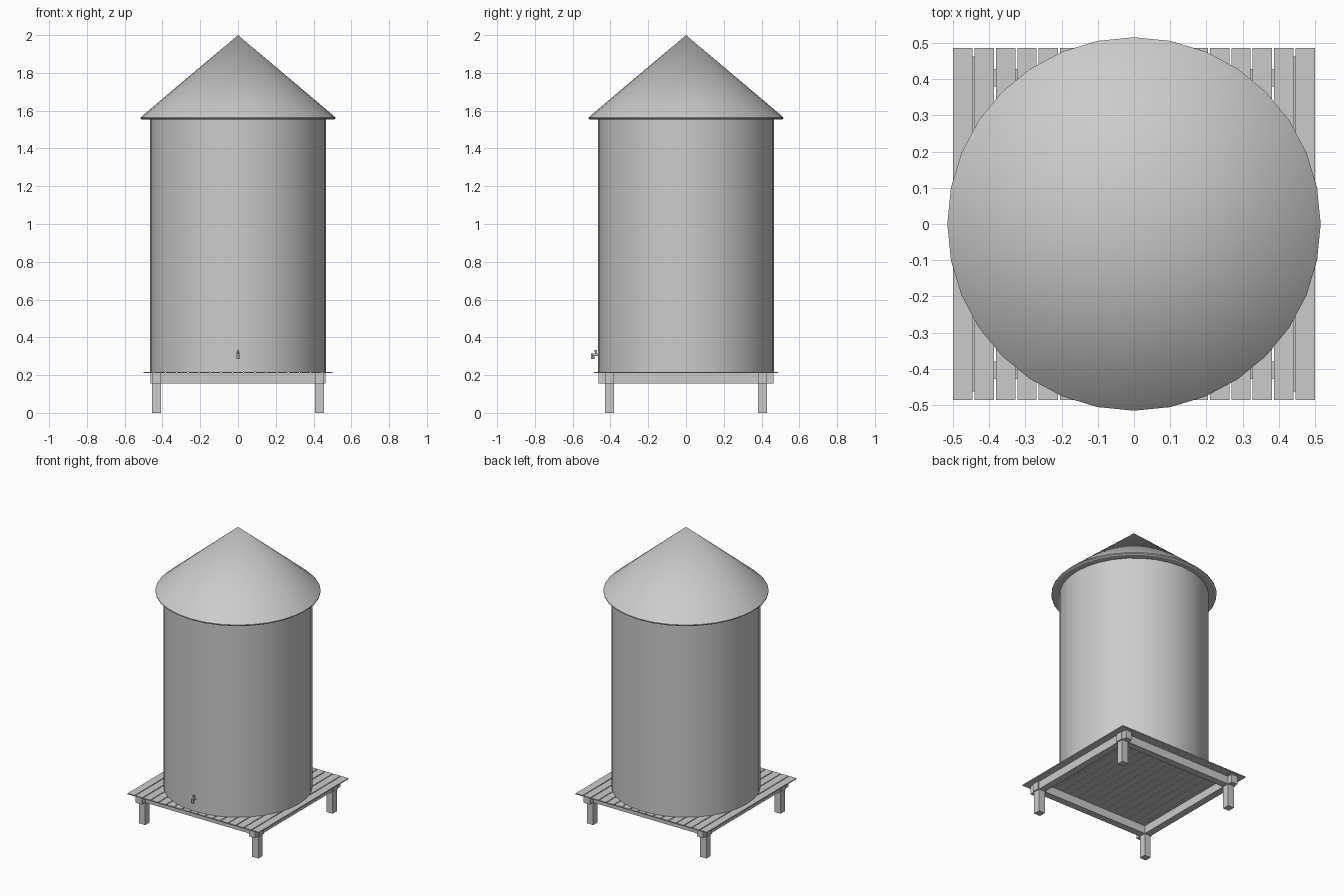
import bpy, bmesh, math
from mathutils import Vector

if "Cube" in bpy.data.objects:
    bpy.data.objects.remove(bpy.data.objects["Cube"])


def link(name, bm, smooth=False):
    bmesh.ops.recalc_face_normals(bm, faces=bm.faces[:])
    me = bpy.data.meshes.new(name)
    bm.to_mesh(me)
    bm.free()
    ob = bpy.data.objects.new(name, me)
    bpy.context.collection.objects.link(ob)
    if smooth:
        bpy.ops.object.select_all(action='DESELECT')
        ob.select_set(True)
        bpy.context.view_layer.objects.active = ob
        bpy.ops.object.shade_smooth_by_angle(angle=math.radians(30))
    return ob


def box(name, lo, hi):
    bm = bmesh.new()
    bmesh.ops.create_cube(bm, size=1)
    lo, hi = Vector(lo), Vector(hi)
    for v in bm.verts:
        v.co = (lo + hi) / 2 + v.co * (hi - lo)
    return link(name, bm)


def lathe(name, profile, sides=32):
    # profile of (radius, z) points turned about the z axis
    bm = bmesh.new()
    vs = [bm.verts.new((r, 0, z)) for r, z in profile]
    es = [bm.edges.new(p) for p in zip(vs, vs[1:])]
    bmesh.ops.spin(bm, geom=vs + es, cent=(0, 0, 0), axis=(0, 0, 1),
                   angle=2 * math.pi, steps=sides)
    bmesh.ops.remove_doubles(bm, verts=bm.verts[:], dist=1e-4)
    return link(name, bm, True)


def rod(name, a, b, r, sides=12):
    a, b = Vector(a), Vector(b)
    bm = bmesh.new()
    bmesh.ops.create_cone(bm, cap_ends=True, segments=sides, radius1=r,
                          radius2=r, depth=(b - a).length)
    q = Vector((0, 0, 1)).rotation_difference(b - a)
    for v in bm.verts:
        v.co = (a + b) / 2 + q @ v.co
    return link(name, bm, True)


# Tank wall and conical roof with a small lip
lathe("tank_wall", [(0, 0.217), (0.466, 0.217), (0.466, 1.556), (0, 1.556)])
lathe("roof", [(0, 2.0), (0.509, 1.571), (0.516, 1.564), (0.516, 1.558),
               (0.507, 1.552), (0, 1.552)])

# Deck planks running front to back
count, width = 17, 0.0535
for i in range(count):
    x = -0.5 + i * (1.0 - width) / (count - 1)
    box(f"deck_plank_{i + 1}", (x, -0.487, 0.21), (x + width, 0.487, 0.217))

# Crossing frame beams
for s, side in ((-1, "left"), (1, "right")):
    box(f"{side}_beam", (s * 0.431 - 0.024, -0.463, 0.155),
        (s * 0.431 + 0.024, 0.463, 0.21))
for s, side in ((-1, "front"), (1, "back")):
    box(f"{side}_beam", (-0.463, s * 0.404 - 0.024, 0.155),
        (0.463, s * 0.404 + 0.024, 0.21))

# Four legs
for sx, a in ((-1, "left"), (1, "right")):
    for sy, b in ((-1, "front"), (1, "back")):
        x, y = sx * 0.431, sy * 0.404
        box(f"{b}_{a}_leg", (x - 0.0235, y - 0.0235, 0),
            (x + 0.0235, y + 0.0235, 0.157))

# Tap low on the front
rod("tap_pipe", (0, -0.46, 0.308), (0, -0.494, 0.308), 0.007)
rod("tap_spout", (0, -0.494, 0.315), (0, -0.494, 0.285), 0.0085)
rod("tap_stem", (0, -0.479, 0.308), (0, -0.479, 0.33), 0.004)
box("tap_handle", (-0.004, -0.488, 0.325), (0.004, -0.472, 0.334))
